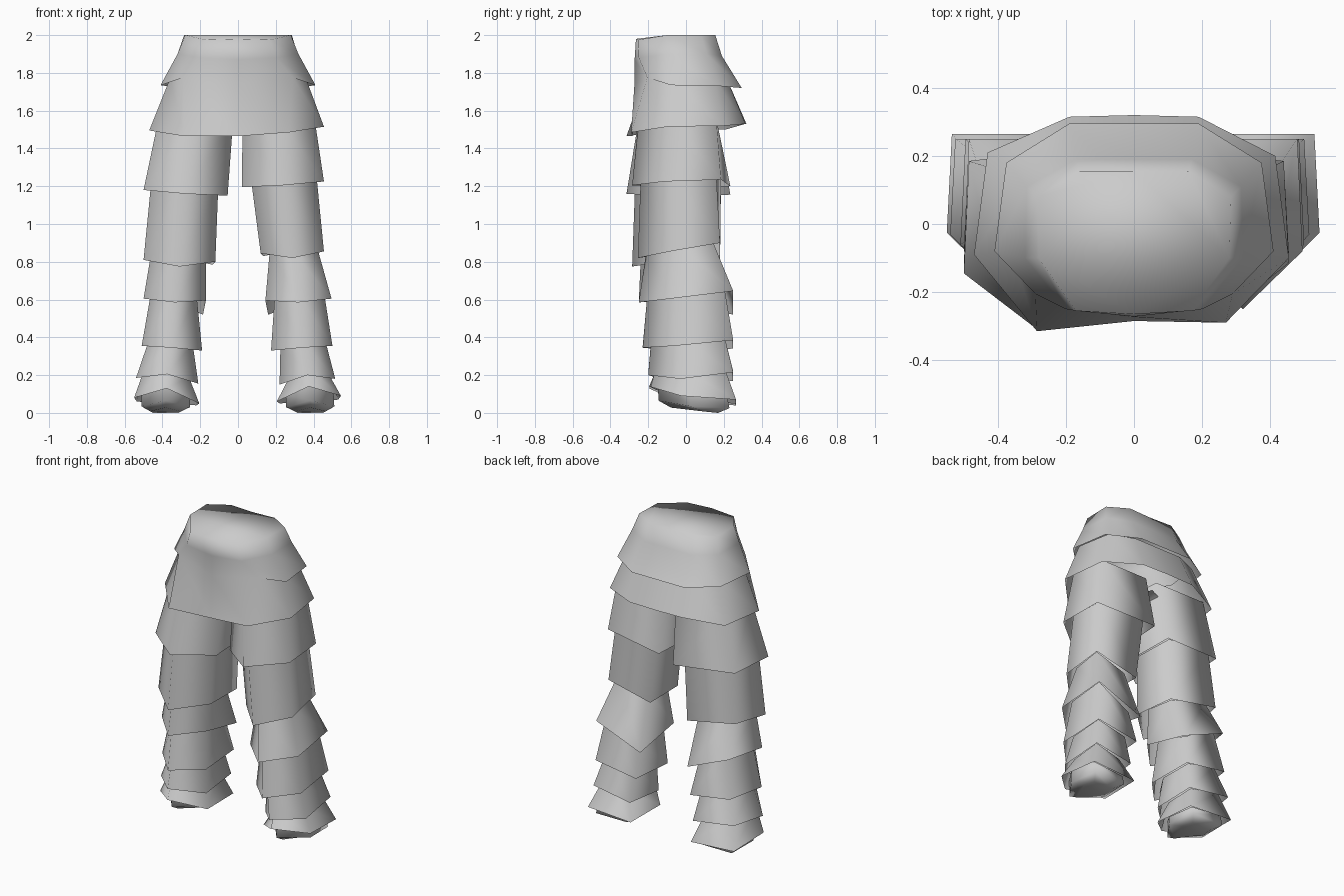
import bpy, bmesh, math

if "Cube" in bpy.data.objects:
    bpy.data.objects.remove(bpy.data.objects["Cube"])

grey = bpy.data.materials.new("light_grey_cloth")
grey.diffuse_color = (0.6, 0.6, 0.6, 1)
grey.use_nodes = True
grey.node_tree.nodes["Principled BSDF"].inputs["Base Color"].default_value = grey.diffuse_color


def loft(name, bands, cap_first=False, cap_last=False, closed=True):
    """Skin each band (a stack of rings) as its own open layer of cloth."""
    bm = bmesh.new()
    ends = []
    for rings in bands:
        loops = [[bm.verts.new(p) for p in ring] for ring in rings]
        for a, b in zip(loops, loops[1:]):
            n = len(a)
            for i in range(n if closed else n - 1):
                j = (i + 1) % n
                bm.faces.new((a[i], a[j], b[j], b[i]))
        ends.append((loops[0], loops[-1]))
    if cap_first:
        bm.faces.new(ends[0][0][::-1])
    if cap_last:
        bm.faces.new(ends[-1][1])
    bmesh.ops.remove_doubles(bm, verts=bm.verts, dist=0.0005)
    bmesh.ops.recalc_face_normals(bm, faces=bm.faces)
    mesh = bpy.data.meshes.new(name)
    bm.to_mesh(mesh)
    bm.free()
    mesh.materials.append(grey)
    ob = bpy.data.objects.new(name, mesh)
    bpy.context.collection.objects.link(ob)
    bpy.ops.object.select_all(action='DESELECT')
    ob.select_set(True)
    bpy.context.view_layer.objects.active = ob
    bpy.ops.object.shade_smooth_by_angle(angle=math.radians(130))
    return ob


def mirror_ring(half):
    """Half ring from front centre to back centre, completed on -x."""
    return half + [(-x, y, z) for x, y, z in half[-2:0:-1]]


# Hips: waist, upper flap joined to the lower flap at the front
waist = mirror_ring([(0, -.265, 1.98), (.17, -.255, 1.975), (.28, -.1, 2),
                     (.285, .08, 2), (.16, .155, 2), (0, .155, 1.995)])
hip_mid = mirror_ring([(0, -.272, 1.87), (.2, -.25, 1.88), (.32, -.1, 1.9),
                       (.315, .11, 1.9), (.17, .19, 1.89), (0, .19, 1.89)])
upper_hem = mirror_ring([(0, -.273, 1.74), (.29, -.205, 1.775), (.41, -.08, 1.735),
                         (.375, .18, 1.73), (.19, .295, 1.72), (0, .295, 1.72)])
upper_tuck = mirror_ring([(0, -.273, 1.74), (.29, -.205, 1.775), (.36, -.08, 1.77),
                          (.325, .15, 1.765), (.17, .22, 1.76), (0, .22, 1.76)])
lower_hem = mirror_ring([(0, -.285, 1.465), (.27, -.29, 1.485), (.455, -.1, 1.515),
                         (.415, .2, 1.52), (.19, .315, 1.53), (0, .32, 1.53)])
# the left side of the lower flap hangs slightly longer
lower_hem = [(x - .015, y - (.025 if y < -.2 else -.01), z - .02) if x < -.2
             else (x, y, z) for x, y, z in lower_hem]
loft("hips", [[waist, hip_mid, upper_hem], [upper_tuck, lower_hem]], cap_first=True)

# Crotch: narrow arch between the legs
loft("crotch", [[[(-.05, y, 1.46), (0, y, 1.49), (.05, y, 1.46)]
                 for y in (-.25, -.03, .17)]], closed=False)


def leg_ring(side, xo, xi, yf, yb, zs, dy=0):
    """Five-sided leg section pointing forward; dy moves the outer back corner."""
    pts = [((xo + xi) / 2, yf), (xo, yf + .17), (xo - .015, yb + dy),
           (xi + .015, yb), (xi, yf + .17)]
    return [(side * x, y, z) for (x, y), z in zip(pts, zs)]


# Hems: outer x, inner x, front y, back y, five heights, then left-leg shifts
HEMS = [
    (.455, .02, -.285, .235, (1.205, 1.225, 1.235, 1.2, 1.195), .045, .035, -.045),
    (.455, .12, -.255, .18, (.82, .855, .9, .83, .845), .045, 0, -.045),
    (.495, .145, -.25, .25, (.585, .605, .645, .52, .595), .005, .025, 0),
    (.5, .175, -.23, .25, (.345, .355, .385, .34, .33), .01, .015, 0),
    (.515, .22, -.2, .25, (.2, .18, .215, .17, .15), .025, -.01, .005),
    (.545, .205, -.195, .265, (.14, .09, .07, .05, .06), .005, 0, -.01),
]


def build_leg(name, side):
    left = side < 0
    top = leg_ring(side, .42 if left else .405, .025, -.25, .16, (1.56,) * 5)
    bands = []
    for k, (xo, xi, yf, yb, zs, dxo, dxi, dz) in enumerate(HEMS):
        if left:
            xo, xi = xo + dxo, xi + dxi
            yf -= .03 if dz < -.02 else 0
            zs = [z + dz for z in zs]
        dy = -.05 if k == 0 else 0
        # flared hem, then the narrower start of the next layer tucked inside
        bands.append([top, leg_ring(side, xo, xi, yf, yb, zs, dy)])
        top = leg_ring(side, xo - .04, xi + .05, yf + .045, yb - .05,
                       [z + .035 for z in zs], dy * .5)
    # Foot: short side wall and rounded sole
    bands.append([top,
                  leg_ring(side, .51, .255, -.145, .23, (.065, .035, .025, .025, .03)),
                  leg_ring(side, .465, .3, -.08, .17, (.028, .008, 0, 0, .008))])
    loft(name, bands, cap_last=True)


build_leg("right_leg", 1)
build_leg("left_leg", -1)
